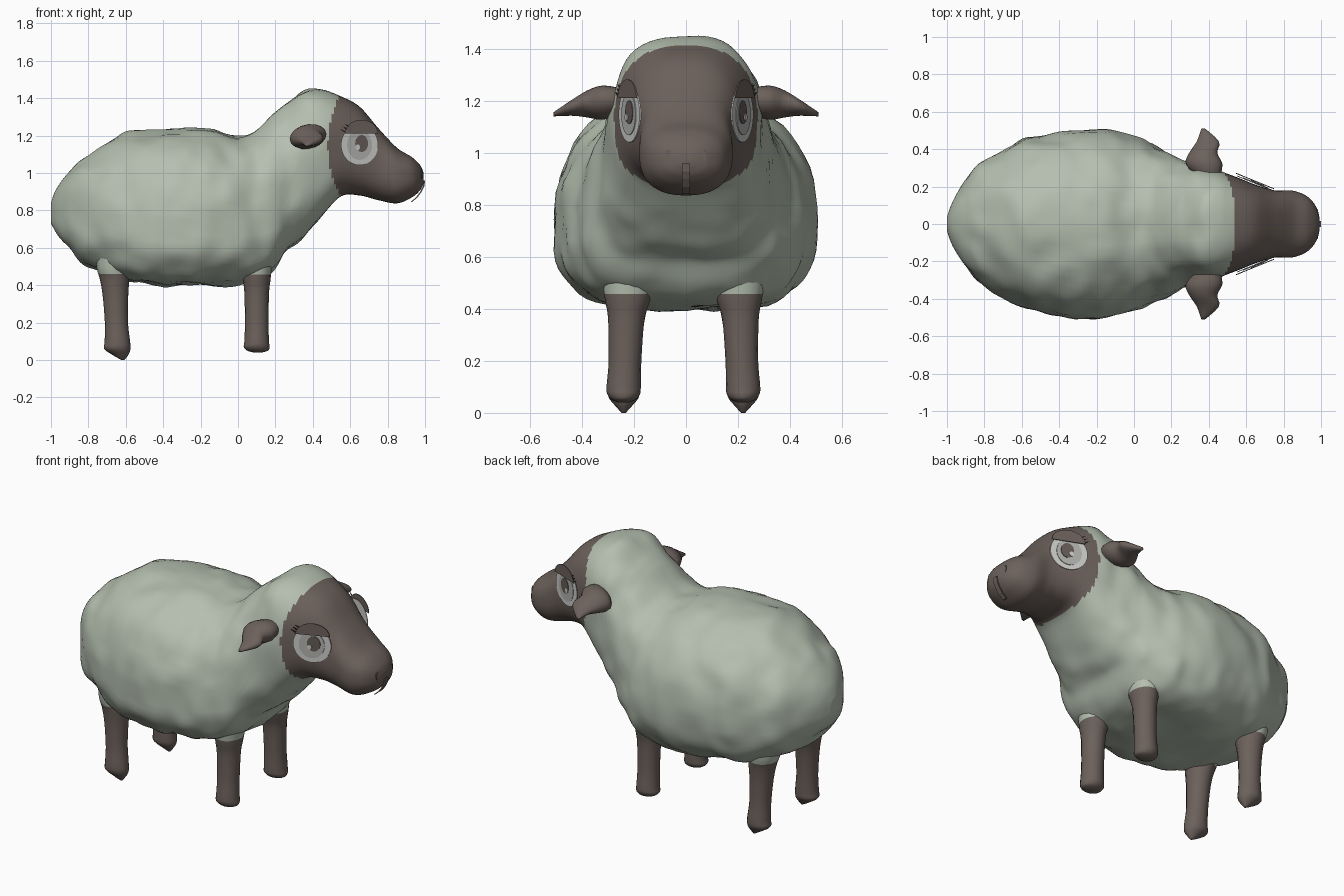
import bpy, bmesh, math
from mathutils import Vector, noise

if "Cube" in bpy.data.objects:
    bpy.data.objects.remove(bpy.data.objects["Cube"], do_unlink=True)


def material(name, rgb):
    m = bpy.data.materials.new(name)
    m.use_nodes = True
    m.diffuse_color = (*rgb, 1)
    bsdf = next(n for n in m.node_tree.nodes if n.type == 'BSDF_PRINCIPLED')
    bsdf.inputs["Base Color"].default_value = (*rgb, 1)
    bsdf.inputs["Roughness"].default_value = 0.9
    return m


WOOL = material("pale green wool", (0.46, 0.52, 0.43))
SKIN = material("brown skin", (0.15, 0.12, 0.105))
WHITE = material("eye white", (0.60, 0.60, 0.58))
IRIS = material("eye grey", (0.44, 0.45, 0.43))
PUPIL = material("pupil brown", (0.13, 0.105, 0.095))
BLACK = material("lash black", (0.03, 0.026, 0.023))


def finish(name, bm, mats, smooth=True):
    bmesh.ops.recalc_face_normals(bm, faces=bm.faces)
    mesh = bpy.data.meshes.new(name)
    bm.to_mesh(mesh)
    bm.free()
    for m in mats:
        mesh.materials.append(m)
    for p in mesh.polygons:
        p.use_smooth = smooth
    ob = bpy.data.objects.new(name, mesh)
    bpy.context.scene.collection.objects.link(ob)
    return ob


def loft(rings):
    """Skin a list of equal point rings and cap both ends."""
    bm = bmesh.new()
    rows = [[bm.verts.new(p) for p in ring] for ring in rings]
    n = len(rows[0])
    for a, b in zip(rows, rows[1:]):
        for i in range(n):
            j = (i + 1) % n
            bm.faces.new((a[i], a[j], b[j], b[i]))
    bm.faces.new(rows[0])
    bm.faces.new(rows[-1])
    return bm


def spline(rows, steps):
    """Smoothly fill in rows of numbers between the given ones."""
    out = []
    for i in range(len(rows) - 1):
        p0, p1, p2, p3 = (rows[max(0, min(len(rows) - 1, i + k))] for k in (-1, 0, 1, 2))
        for s in range(steps):
            t = s / steps
            out.append([0.5 * (2 * b + (c - a) * t + (2 * a - 5 * b + 4 * c - d) * t * t
                               + (3 * b - a - 3 * c + d) * t ** 3)
                        for a, b, c, d in zip(p0, p1, p2, p3)])
    return out + [list(rows[-1])]


def power(v, p):
    return math.copysign(abs(v) ** (2 / p), v)


# Body, neck and head: x, top, bottom, half width, height of widest point
PROFILE = [
    (-1.0, .84, .73, .04, .78), (-.97, .92, .68, .12, .79), (-.9, 1.01, .60, .235, .80),
    (-.8, 1.10, .50, .335, .79), (-.6, 1.21, .425, .445, .77), (-.4, 1.235, .40, .49, .75),
    (-.18, 1.235, .395, .507, .74), (0, 1.2, .405, .465, .74), (.1, 1.235, .425, .42, .74),
    (.2, 1.325, .49, .37, .76), (.26, 1.38, .59, .34, .84), (.35, 1.44, .655, .31, 1.0),
    (.45, 1.445, .77, .285, 1.11), (.55, 1.41, .875, .25, 1.12), (.65, 1.355, .88, .21, 1.09),
    (.75, 1.24, .855, .18, 1.04), (.85, 1.135, .838, .178, .99), (.93, 1.085, .87, .145, .98),
    (.975, 1.04, .91, .09, .97), (.992, 1.0, .945, .035, .97)]


def face_edge(z):
    return 0.48 + 0.9 * (z - 1.15) ** 2


def body_ring(row, n=64):
    x, top, low, w, zw = row
    ring = []
    head = max(0, min(1, (x - .1) / .25))
    muzzle = max(0, min(1, (x - .5) / .2))
    for i in range(n):
        a = 2 * math.pi * i / n
        c, s = math.cos(a), math.sin(a)
        p = 2.15 + .4 * head if s > 0 else 3 - .6 * muzzle
        v = Vector((x, w * power(c, p), zw + power(s, p) * (top - zw if s > 0 else zw - low)))
        # lumpy fleece, fading out at the bare face
        fleece = max(0, min(1, (.5 - x) / .15)) * min(1, w / .3)
        bump = noise.noise(v * 4.5) * .018 + noise.noise(v * 9) * .015
        v += Vector((0, c, s)) * bump * fleece
        ring.append(v)
    return ring


bm = loft([body_ring(r) for r in spline(PROFILE, 8)])
for f in bm.faces:
    c = f.calc_center_median()
    f.material_index = int(c.x > face_edge(c.z))
finish("body_and_head", bm, [WOOL, SKIN])


# Legs: height, x shift, y shift, radius along x, radius along y
BACK = [(.58, -.01, -.02, .1, .12), (.49, -.015, -.01, .085, .1), (.43, -.005, -.005, .078, .083),
        (.34, 0, 0, .068, .068), (.2, .005, .005, .062, .06), (.1, .01, .01, .068, .062),
        (.06, .01, .01, .07, .058), (.03, .025, .01, .045, .035), (0, .04, .01, .008, .008)]
FRONT = [(.58, 0, -.02, .09, .12), (.49, 0, -.01, .08, .1), (.43, 0, -.005, .074, .086),
         (.36, 0, 0, .066, .07), (.2, 0, .005, .063, .063), (.1, 0, .01, .066, .066),
         (.07, 0, .01, .069, .062), (.05, .005, .01, .055, .045), (.04, .005, .01, .02, .02)]


def leg(name, rows, x, side):
    rings = []
    for z, dx, dy, rx, ry in spline(rows, 4):
        rings.append([(x + dx + rx * math.cos(a), side * (.22 + dy + ry * math.sin(a)) - .01, z)
                      for a in (k * math.pi / 8 for k in range(16))])
    bm = loft(rings)
    # fleece reaches a little way down the thigh
    for f in bm.faces:
        f.material_index = int(f.calc_center_median().z > .455)
    finish(name, bm, [SKIN, WOOL])


# Ears: y, x, z, radius along x, radius along z
EAR = [(.25, .4, 1.2, .06, .05), (.32, .375, 1.195, .098, .066), (.38, .37, 1.19, .075, .052),
       (.44, .395, 1.175, .06, .03), (.51, .37, 1.15, .01, .008)]


def ear(name, side):
    rings = []
    for y, x, z, rx, rz in spline(EAR, 3):
        rings.append([(x + rx * math.cos(a), side * y,
                       z + rz * math.sin(a) + .12 * rx * math.cos(a))
                      for a in (k * math.pi / 8 for k in range(16))])
    finish(name, loft(rings), [SKIN])


def oval(u, v, ru, rv, start=0, end=360, n=32):
    full = end - start == 360
    angles = [math.radians(start + (end - start) * k / (n if full else n - 1)) for k in range(n)]
    return [(u + ru * math.cos(a), v + rv * math.sin(a)) for a in angles]


def eye_plate(name, side, outline, layer, mat):
    """Thin plate on the slanted side of the face."""
    rings = [[(.65 + .93 * u, side * (.217 - .38 * u + d), 1.15 + v) for u, v in outline]
             for d in (layer * .003 - .003, layer * .003 + .002)]
    finish(name, loft(rings), [mat], False)


def nose_plate(name, y, z):
    rings = [[(x, y + u, z + v) for u, v in oval(0, 0, .013, .024, n=16)] for x in (.976, .984)]
    finish(name, loft(rings), [SKIN], False)


for tag, side in (("near", -1), ("far", 1)):
    leg("back_leg_" + tag, BACK, -.655, side)
    leg("front_leg_" + tag, FRONT, .1, side)
    ear("ear_" + tag, side)
    eye_plate("eye_white_" + tag, side, oval(0, 0, .107, .108), 0, WHITE)
    eye_plate("iris_" + tag, side, oval(0, 0, .072, .08), 1, IRIS)
    eye_plate("pupil_" + tag, side, oval(.012, .008, .037, .045), 2, PUPIL)
    eye_plate("eye_glint_" + tag, side, oval(-.01, -.012, .013, .015, n=16), 3, WHITE)
    eye_plate("eyelid_" + tag, side, oval(.01, .062, .095, .072, 0, 180), 4, SKIN)
    for k in range(3):
        u, v = -.085 + .012 * k, .07 + .014 * k
        lash = [(u - .003, v - .003), (u + .003, v + .003), (u - .027, v + .016)]
        eye_plate(f"eyelash_{tag}_{k}", side, lash, 4, BLACK)
    nose_plate("nostril_" + tag, side * .065, .99)

# Groove from the nose down to the chin
path = [(1.0, .96), (.997, .93), (.982, .9), (.96, .87), (.93, .845)]
finish("mouth_line", loft([[(x, -.015, z), (x, .015, z), (x - .008, .015, z), (x - .008, -.015, z)]
                           for x, z in path]), [SKIN], False)
